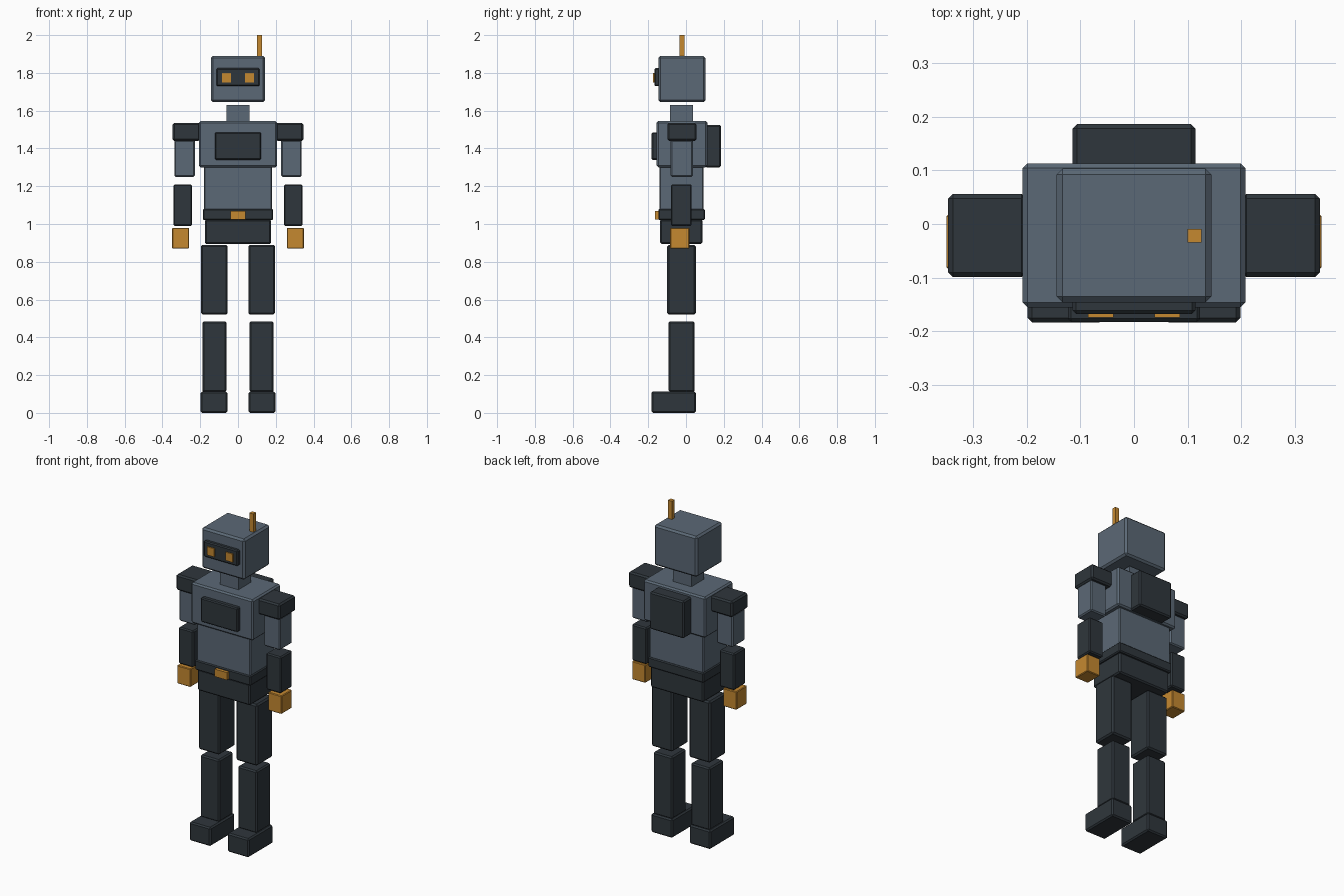
import bpy
import bmesh
from mathutils import Vector

cube = bpy.data.objects.get("Cube")
if cube:
    bpy.data.objects.remove(cube, do_unlink=True)


def material(name, rgb):
    mat = bpy.data.materials.new(name)
    mat.use_nodes = True
    colour = (*rgb, 1)
    mat.diffuse_color = colour
    mat.node_tree.nodes["Principled BSDF"].inputs["Base Color"].default_value = colour
    return mat


steel = material("blue grey steel", (0.105, 0.14, 0.18))
dark = material("dark graphite", (0.028, 0.037, 0.045))
amber = material("amber", (0.56, 0.25, 0.03))


def block(name, mat, x, y, z, bevel=0.009):
    """Chamfered box between the given (low, high) limits."""
    low, high = Vector((x[0], y[0], z[0])), Vector((x[1], y[1], z[1]))
    size = high - low
    bm = bmesh.new()
    bmesh.ops.create_cube(bm, size=1)
    bmesh.ops.scale(bm, vec=size, verts=bm.verts)
    mesh = bpy.data.meshes.new(name)
    bm.to_mesh(mesh)
    bm.free()
    mesh.materials.append(mat)
    obj = bpy.data.objects.new(name, mesh)
    obj.location = (low + high) / 2
    bpy.context.collection.objects.link(obj)
    if bevel:
        mod = obj.modifiers.new("chamfer", "BEVEL")
        mod.width = bevel
        mod.segments = 1
    return obj


def centred(name, mat, half_width, y, z, bevel=0.009):
    block(name, mat, (-half_width, half_width), y, z, bevel)


def pair(name, mat, x, y, z, bevel=0.009):
    block("left_" + name, mat, x, y, z, bevel)
    block("right_" + name, mat, (-x[1], -x[0]), y, z, bevel)


# Head, visor, eyes and antenna
centred("head", steel, 0.144, (-0.146, 0.103), (1.645, 1.89), 0.011)
centred("visor", dark, 0.114, (-0.167, -0.13), (1.73, 1.825), 0.006)
pair("eye", amber, (0.038, 0.086), (-0.174, -0.16), (1.75, 1.80), 0)
block("antenna", amber, (0.1, 0.126), (-0.034, -0.009), (1.87, 2.0), 0)
centred("neck", steel, 0.062, (-0.085, 0.037), (1.53, 1.63), 0)

# Torso
centred("chest", steel, 0.207, (-0.155, 0.113), (1.3, 1.545))
centred("chest_plate", dark, 0.123, (-0.182, -0.14), (1.34, 1.485), 0.006)
centred("backpack", dark, 0.114, (0.1, 0.186), (1.3, 1.525), 0.008)
centred("abdomen", steel, 0.18, (-0.14, 0.093), (1.07, 1.31), 0.006)
centred("belt", dark, 0.186, (-0.146, 0.1), (1.02, 1.08), 0.006)
centred("buckle", amber, 0.041, (-0.165, -0.14), (1.025, 1.07), 0)
centred("pelvis", dark, 0.176, (-0.138, 0.088), (0.895, 1.025), 0.008)

# Arms
pair("shoulder", dark, (0.2, 0.346), (-0.099, 0.056), (1.44, 1.535))
pair("upper_arm", steel, (0.228, 0.337), (-0.082, 0.037), (1.25, 1.445), 0.007)
pair("forearm", dark, (0.243, 0.342), (-0.08, 0.03), (0.99, 1.21), 0.007)
pair("hand", amber, (0.259, 0.349), (-0.084, 0.018), (0.87, 0.98), 0.004)

# Legs
pair("thigh", dark, (0.055, 0.196), (-0.1, 0.052), (0.52, 0.89))
pair("shin", dark, (0.062, 0.189), (-0.092, 0.045), (0.11, 0.485), 0.008)
pair("foot", dark, (0.056, 0.198), (-0.183, 0.052), (0, 0.113), 0.008)
